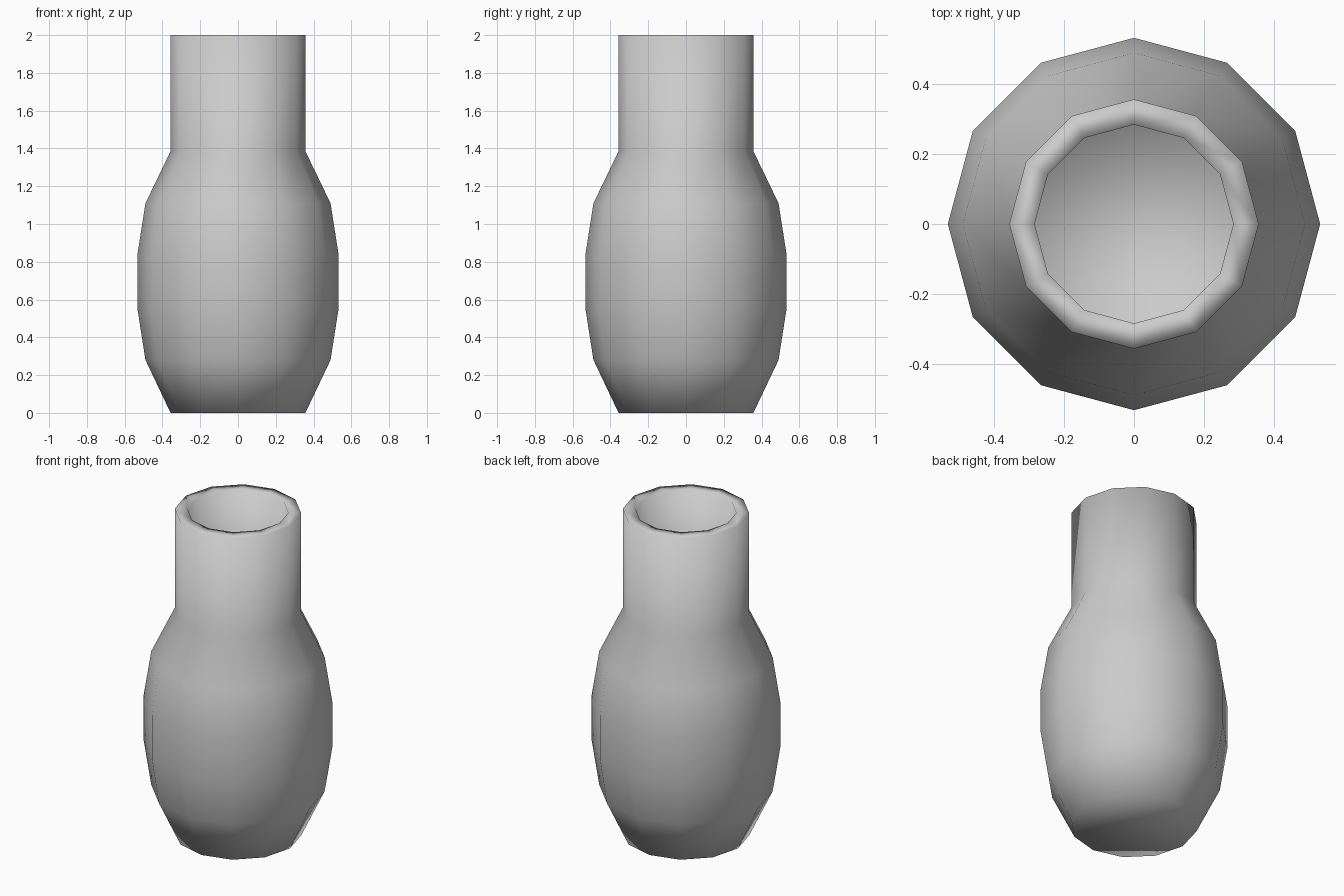
import bpy, bmesh
from math import cos, sin, tau

if "Cube" in bpy.data.objects:
    bpy.data.objects.remove(bpy.data.objects["Cube"])

SIDES = 12

# Outer profile of the vase: (radius, height), base to rim
profile = [(0.357, 0.0), (0.49, 0.28), (0.533, 0.555), (0.533, 0.835),
           (0.49, 1.11), (0.357, 1.385), (0.357, 2.0)]

# Sweep the profile into twelve-sided rings
bm = bmesh.new()
rings = [[bm.verts.new((r * cos(tau * i / SIDES), r * sin(tau * i / SIDES), z))
          for i in range(SIDES)] for r, z in profile]
for low, high in zip(rings, rings[1:]):
    for i in range(SIDES):
        j = (i + 1) % SIDES
        bm.faces.new((low[i], low[j], high[j], high[i]))

# Closed base, open mouth
bm.faces.new(rings[0][::-1])
for face in bm.faces:
    face.smooth = True

mesh = bpy.data.meshes.new("vase")
bm.to_mesh(mesh)
bm.free()
vase = bpy.data.objects.new("vase", mesh)
bpy.context.collection.objects.link(vase)

# Wall thickness grows inward, giving the hollow interior and flat rim
wall = vase.modifiers.new("wall", 'SOLIDIFY')
wall.thickness = 0.07
wall.offset = -1
wall.use_even_offset = True
